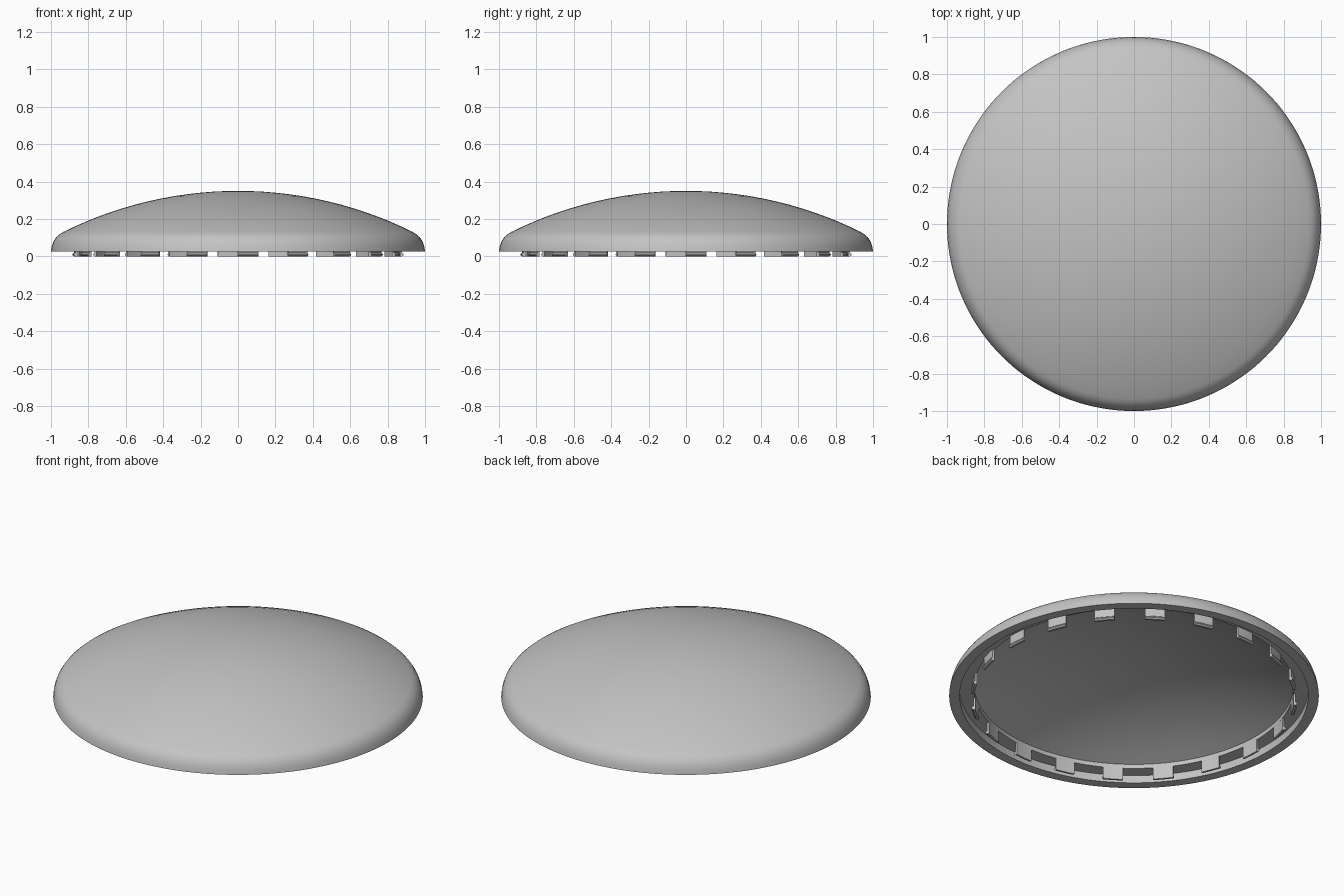
import bpy, bmesh, math
from math import sin, cos, pi, radians

cube = bpy.data.objects.get("Cube")
if cube:
    bpy.data.objects.remove(cube, do_unlink=True)

grey = bpy.data.materials.new("plain grey")
grey.use_nodes = True
colour = (0.55, 0.55, 0.55, 1)
grey.diffuse_color = colour
grey.node_tree.nodes["Principled BSDF"].inputs["Base Color"].default_value = colour


def sweep(bm, profile, start, angle, steps):
    """Sweep an (r, z) profile about the z axis; part turns get end caps."""
    full = angle >= 2 * pi
    rings = []
    for i in range(steps if full else steps + 1):
        a = start + angle * i / steps
        rings.append([bm.verts.new((r * cos(a), r * sin(a), z)) for r, z in profile])
    n = len(profile)
    for i in range(steps):
        p, q = rings[i], rings[(i + 1) % len(rings)]
        for j in range(n - 1 if full else n):
            k = (j + 1) % n
            bm.faces.new((p[j], q[j], q[k], p[k]))
    if not full:
        bm.faces.new(rings[0])
        bm.faces.new(rings[-1])


def finish(bm, name):
    bmesh.ops.remove_doubles(bm, verts=bm.verts, dist=1e-5)
    bmesh.ops.recalc_face_normals(bm, faces=bm.faces)
    mesh = bpy.data.meshes.new(name)
    bm.to_mesh(mesh)
    bm.free()
    mesh.materials.append(grey)
    obj = bpy.data.objects.new(name, mesh)
    bpy.context.collection.objects.link(obj)
    bpy.ops.object.select_all(action='DESELECT')
    obj.select_set(True)
    bpy.context.view_layer.objects.active = obj
    bpy.ops.object.shade_smooth_by_angle(angle=radians(30))


def cap_arc(apex, edge_r, edge_z, steps=14):
    """Points of a spherical cap from the axis out to its edge."""
    drop = apex - edge_z
    radius = (edge_r ** 2 + drop ** 2) / (2 * drop)
    end = math.asin(edge_r / radius)
    return [(radius * sin(end * i / steps), apex - radius * (1 - cos(end * i / steps)))
            for i in range(steps + 1)]


# Hollow domed shell: outer dome, rounded edge, flat rim, stepped recess, inner dome
outer = cap_arc(0.35, 0.935, 0.13)
edge = [(0.955, 0.118), (0.973, 0.101), (0.987, 0.079), (0.996, 0.053), (1.0, 0.025)]
recess = [(0.943, 0.025), (0.943, 0.07), (0.865, 0.07)]
inner = cap_arc(0.28, 0.865, 0.095)[::-1]
bm = bmesh.new()
sweep(bm, outer + edge + recess + inner, 0, 2 * pi, 144)
finish(bm, "domed_lid")

# Ring of clip tabs with a small outward lip
clip = [(0.865, 0.07), (0.865, 0.0), (0.877, 0.0), (0.885, 0.007),
        (0.885, 0.013), (0.876, 0.02), (0.876, 0.07)]
count, width = 20, 0.11 / 0.87
bm = bmesh.new()
for i in range(count):
    centre = radians(3.5) + 2 * pi * i / count
    sweep(bm, clip, centre - width / 2, width, 4)
finish(bm, "clip_tabs")
